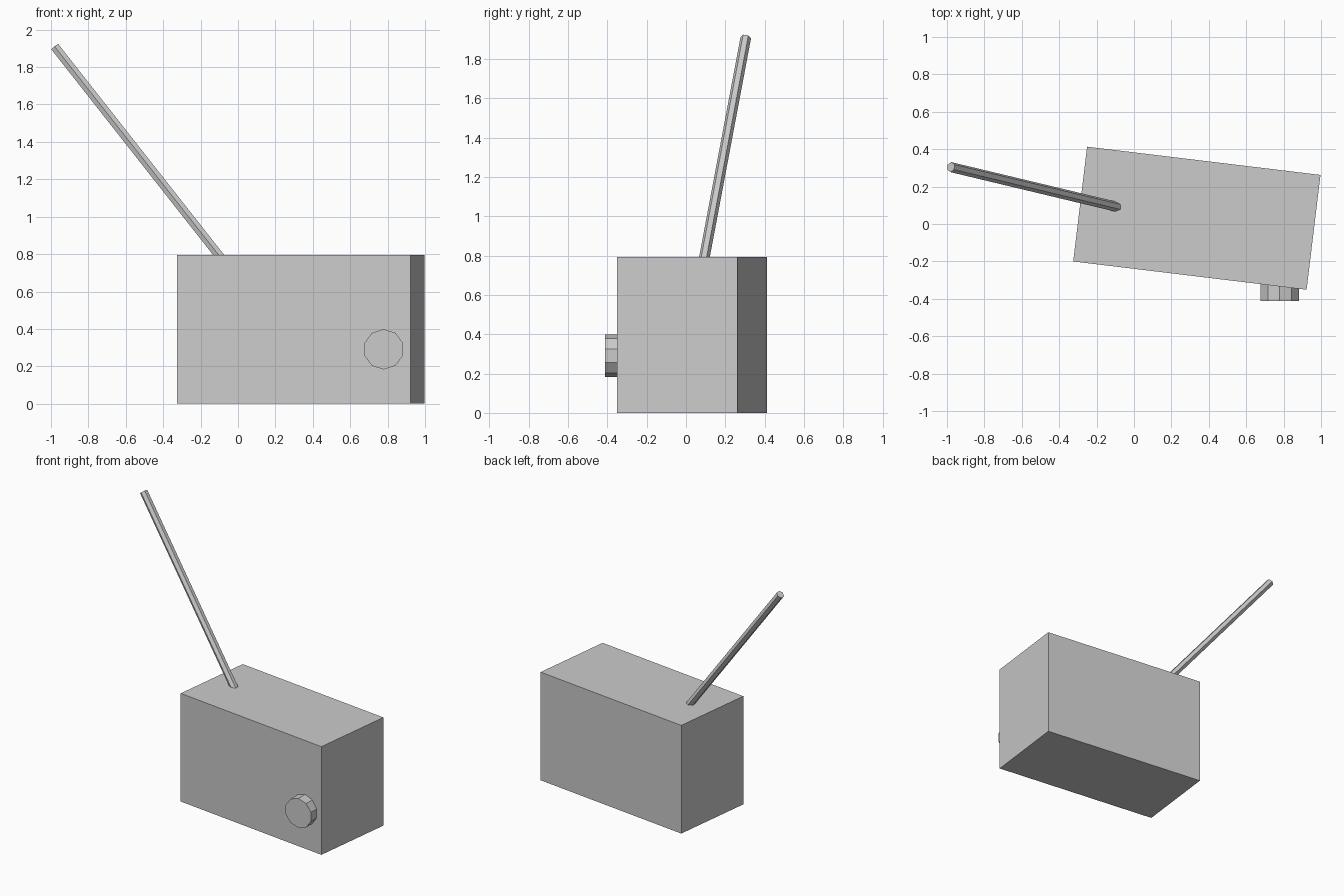
import bpy
from math import radians
from mathutils import Vector, Matrix

if "Cube" in bpy.data.objects:
    bpy.data.objects.remove(bpy.data.objects["Cube"])


def rod(name, start, end, radius, sides, corner_dir):
    """Prism from start to end, with one corner turned toward corner_dir."""
    start, end = Vector(start), Vector(end)
    z = (end - start).normalized()
    c = Vector(corner_dir)
    y = (c - z * c.dot(z)).normalized()
    x = y.cross(z)
    bpy.ops.mesh.primitive_cylinder_add(vertices=sides, radius=radius,
                                        depth=(end - start).length)
    ob = bpy.context.object
    ob.name = name
    rot = Matrix((x, y, z)).transposed().to_4x4()
    ob.matrix_world = Matrix.Translation((start + end) / 2) @ rot
    return ob


# Radio case, turned slightly about the vertical
bpy.ops.mesh.primitive_cube_add(size=1, location=(0.336, 0.031, 0.397),
                                rotation=(0, 0, radians(-6.9)))
case = bpy.context.object
case.name = "radio_case"
case.scale = (1.257, 0.618, 0.794)

# Ten-sided tuning knob on the front, facing straight forward
rod("tuning_knob", (0.779, -0.30, 0.291), (0.779, -0.413, 0.291),
    0.108, 10, (0, 0, 1))

# Six-sided antenna leaning left and back, sunk a little into the case
rod("antenna", (-0.085, 0.09, 0.772), (-0.979, 0.304, 1.908),
    0.027, 6, (0, -1, 0))
